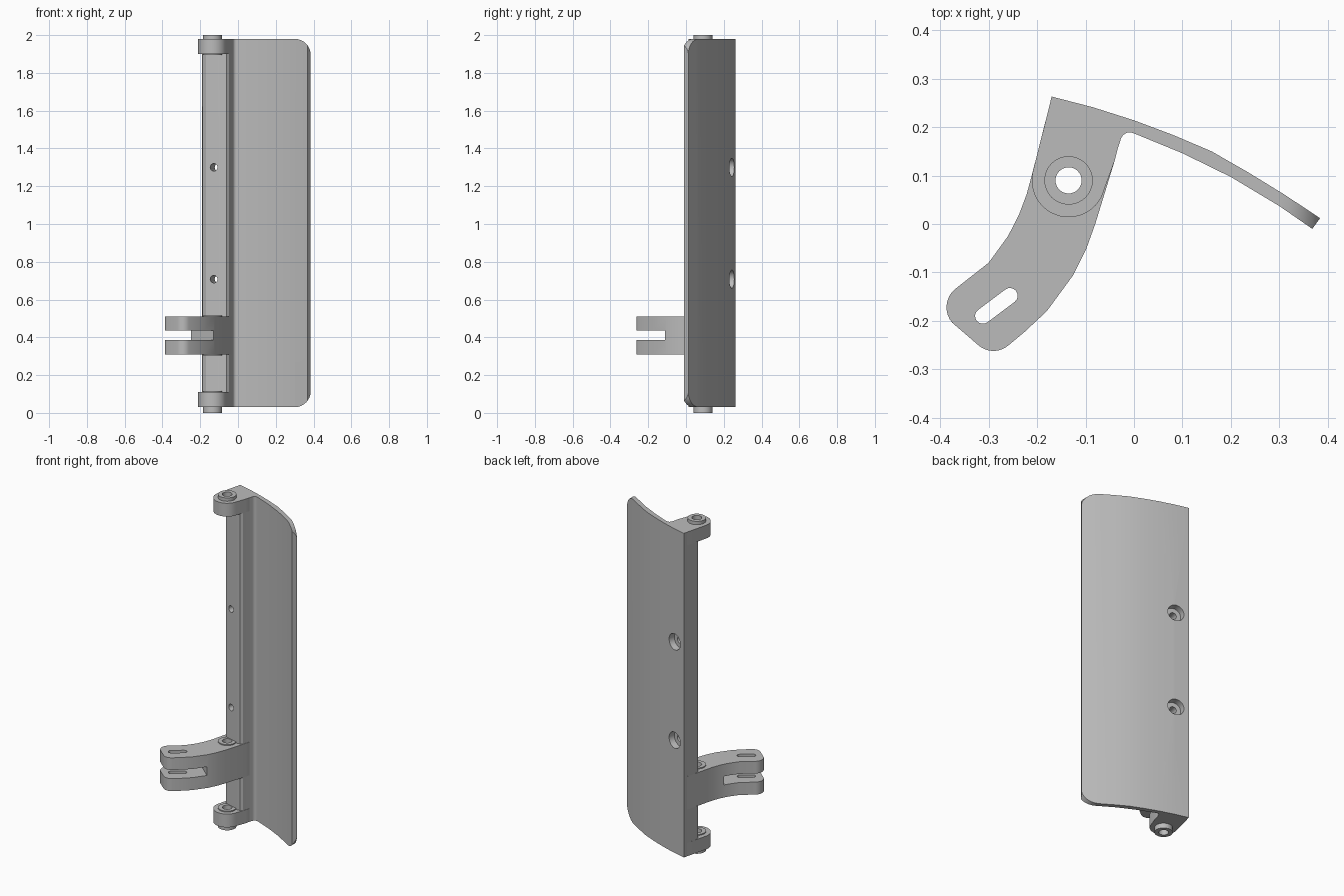
import bpy, bmesh, math
from mathutils import Vector

cube = bpy.data.objects.get("Cube")
if cube:
    bpy.data.objects.remove(cube, do_unlink=True)

grey = bpy.data.materials.new("plain grey")
grey.use_nodes = True
GREY = (0.5, 0.5, 0.5, 1)
grey.diffuse_color = GREY
grey.node_tree.nodes["Principled BSDF"].inputs["Base Color"].default_value = GREY

PIVOT = Vector((-0.135, 0.09, 0))
BORE, BUSH, KNUCKLE = 0.027, 0.05, 0.076


def finish(name, bm):
    bmesh.ops.recalc_face_normals(bm, faces=bm.faces)
    mesh = bpy.data.meshes.new(name)
    bm.to_mesh(mesh)
    bm.free()
    mesh.materials.append(grey)
    ob = bpy.data.objects.new(name, mesh)
    bpy.context.collection.objects.link(ob)
    return ob


def prism(name, outline, low, high, along_y=False):
    """Extrude a flat outline along z, or along y for an x-z outline."""
    bm = bmesh.new()
    place = (lambda a, b: (a, low, b)) if along_y else (lambda a, b: (a, b, low))
    face = bm.faces.new([bm.verts.new(place(a, b)) for a, b in outline])
    moved = bmesh.ops.extrude_face_region(bm, geom=[face])["geom"]
    step = (0, high - low, 0) if along_y else (0, 0, high - low)
    bmesh.ops.translate(bm, vec=step, verts=[v for v in moved if isinstance(v, bmesh.types.BMVert)])
    return finish(name, bm)


def rod(name, start, end, r1, r2=None):
    """Cylinder or cone between two points."""
    start, end = Vector(start), Vector(end)
    axis = end - start
    bm = bmesh.new()
    bmesh.ops.create_cone(bm, cap_ends=True, segments=32, radius1=r1,
                          radius2=r1 if r2 is None else r2, depth=axis.length)
    turn = axis.to_track_quat('Z', 'Y').to_matrix().to_4x4()
    bmesh.ops.transform(bm, matrix=turn, verts=bm.verts)
    bmesh.ops.translate(bm, vec=(start + end) / 2, verts=bm.verts)
    return finish(name, bm)


def arc(cx, cy, r, a, b, n=8):
    steps = [math.radians(a + (b - a) * i / n) for i in range(n + 1)]
    return [(cx + r * math.cos(t), cy + r * math.sin(t)) for t in steps]


def combine(ob, tool, operation='DIFFERENCE'):
    mod = ob.modifiers.new("cut", 'BOOLEAN')
    mod.operation, mod.object, mod.solver = operation, tool, 'EXACT'
    bpy.context.view_layer.objects.active = ob
    bpy.ops.object.modifier_apply(modifier=mod.name)
    bpy.data.objects.remove(tool, do_unlink=True)


def pivot_rod(name, low, high, r):
    return rod(name, PIVOT + Vector((0, 0, low)), PIVOT + Vector((0, 0, high)), r)


def smooth(ob):
    bpy.ops.object.select_all(action='DESELECT')
    ob.select_set(True)
    bpy.context.view_layer.objects.active = ob
    bpy.ops.object.shade_smooth_by_angle(angle=math.radians(30))


# Spine with curved flap
flap_back = [(-0.17, 0.263), (-0.085, 0.241), (0, 0.214), (0.08, 0.184), (0.16, 0.15),
             (0.235, 0.107), (0.31, 0.061), (0.384, 0.012)]
flap_front = [(0.368, -0.01), (0.3, 0.037), (0.2, 0.097), (0.1, 0.146), (0, 0.187)]
fillet = arc(-0.009, 0.17, 0.019, 75, 165, 6)
spine_front = [(-0.047, 0.115), (-0.06, 0.105), (-0.085, 0.105), (-0.127, 0.116),
               (-0.17, 0.13), (-0.186, 0.15), (-0.19, 0.18)]
plate = prism("flap_and_spine", flap_back + flap_front + fillet + spine_front, 0.03, 1.98)

# Rounded outer corners of the flap
R = 0.085
trim = ([(-0.5, 0), (0.384 - R, 0.03 - 0.0005)] + arc(0.385 - R, 0.03 + R, R, -88, 0)
        + arc(0.385 - R, 1.98 - R, R, 0, 88) + [(0.384 - R, 1.9805), (-0.5, 2.01)])
combine(plate, prism("trim", trim, -0.5, 0.5, True), 'INTERSECT')

# Counterbored screw holes through the spine
back = Vector((-0.095, 0.241, 0))
way = (back - PIVOT).normalized()
for z in (0.708, 1.3):
    p = back + Vector((0, 0, z))
    combine(plate, rod("screw_hole", p - way * 0.25, p + way * 0.05, 0.02))
    combine(plate, rod("counterbore", p - way * 0.035, p + way * 0.03, 0.046, 0.05))
combine(plate, pivot_rod("bore", -0.1, 2.1, BORE))
smooth(plate)

# Hinge knuckles and bushings at both ends
root = [(-0.04, 0.13), (-0.03, 0.17), (-0.03, 0.21), (-0.158, 0.25), (-0.17, 0.262)]
for end, low, high, b_low, b_high in (("lower", 0.03, 0.11, 0, 0.116),
                                      ("upper", 1.9, 1.98, 1.894, 2)):
    outline = root + arc(PIVOT.x, PIVOT.y, KNUCKLE, 167, 347, 24)
    for name, ob in ((end + "_knuckle", prism(end + "_knuckle", outline, low, high)),
                     (end + "_bushing", pivot_rod(end + "_bushing", b_low, b_high, BUSH))):
        combine(ob, pivot_rod("bore", -0.1, 2.1, BORE))
        smooth(ob)

# Curved forked arm
arm_left = [(-0.17, 0.262), (-0.211, 0.1), (-0.222, 0.06), (-0.237, 0.02), (-0.26, -0.025),
            (-0.3, -0.08)]
tip = arc(-0.338, -0.172, 0.049, 130, 220) + arc(-0.29, -0.215, 0.047, 230, 310)
arm_right = [(-0.225, -0.222), (-0.18, -0.18), (-0.125, -0.105), (-0.098, -0.05),
             (-0.08, 0), (-0.06, 0.065)]
arm = prism("forked_arm", arm_left + tip + arm_right + root[:-2], 0.31, 0.51)
gap = [(-0.125, -0.115), (-0.25, -0.005), (-0.5, -0.1), (-0.4, -0.4), (-0.2, -0.4)]
combine(arm, prism("gap", gap, 0.385, 0.437))
slot = arc(-0.256, -0.148, 0.016, -53, 127) + arc(-0.312, -0.19, 0.016, 127, 307)
combine(arm, prism("slot", slot, 0.2, 0.6))
combine(arm, pivot_rod("bore", 0.2, 0.6, BORE))
smooth(arm)

# Raised bushing through the arm
sleeve = pivot_rod("arm_bushing", 0.304, 0.516, BUSH)
combine(sleeve, pivot_rod("bore", 0.2, 0.6, BORE))
smooth(sleeve)
